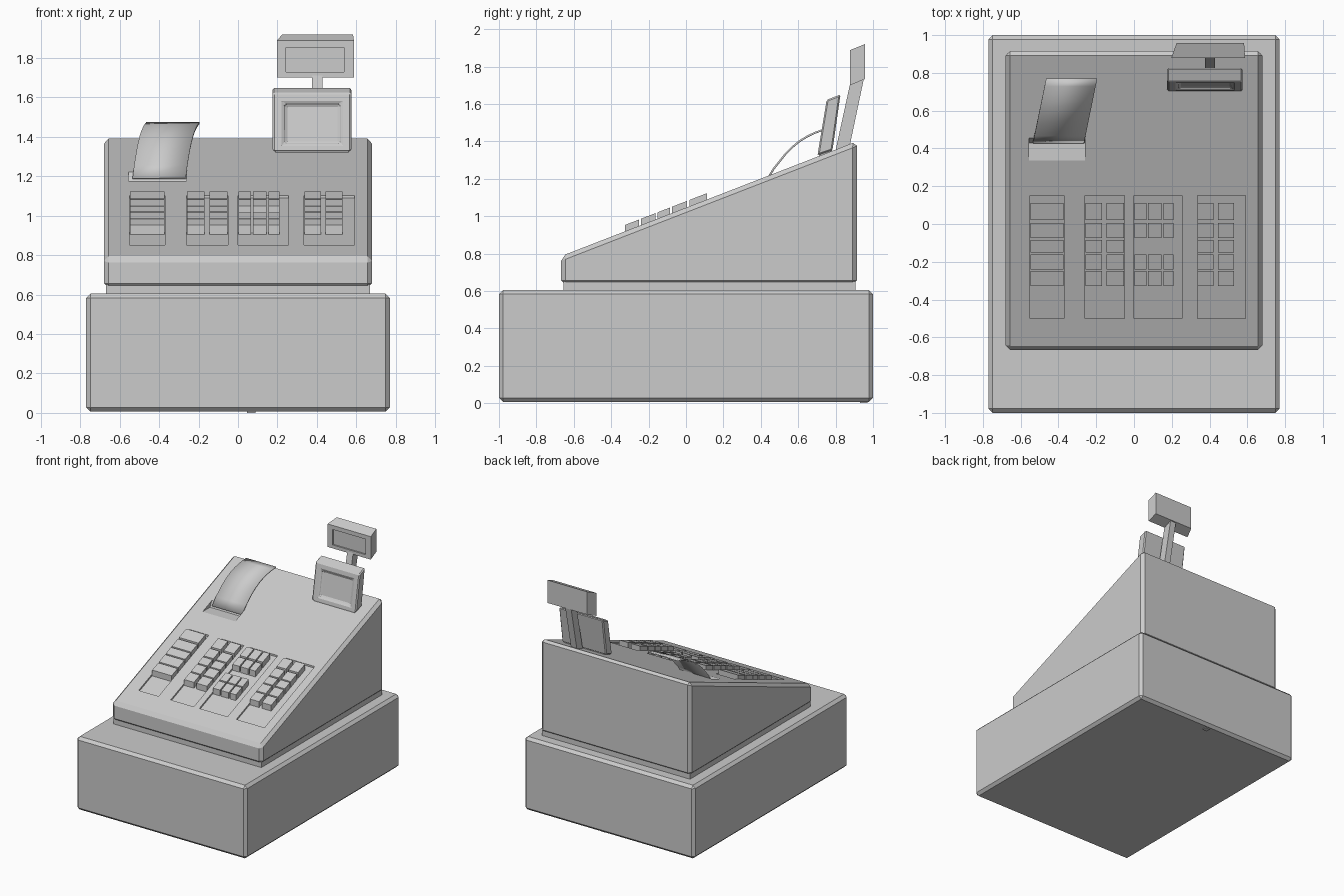
import bpy, bmesh, math
from mathutils import Vector

if "Cube" in bpy.data.objects:
    bpy.data.objects.remove(bpy.data.objects["Cube"])


def top(y):
    """Height of the sloping keyboard face at depth y."""
    return 0.797 + (y + 0.64) * 0.388


def finish(name, bm, bevel=0.0):
    bmesh.ops.recalc_face_normals(bm, faces=bm.faces)
    me = bpy.data.meshes.new(name)
    bm.to_mesh(me)
    bm.free()
    ob = bpy.data.objects.new(name, me)
    bpy.context.collection.objects.link(ob)
    if bevel:
        m = ob.modifiers.new("bevel", 'BEVEL')
        m.width, m.segments, m.limit_method = bevel, 1, 'ANGLE'
    return ob


def prism(bm, x0, x1, pts, back=None):
    """Extrude a (y, z) profile from x0 to x1; return the face over pts[0]-pts[-1]."""
    a = [bm.verts.new((x0, y, z)) for y, z in pts]
    b = [bm.verts.new((x1, y, z)) for y, z in pts]
    bm.faces.new(a)
    bm.faces.new(b[::-1])
    sides = []
    for i in range(len(pts)):
        sides.append(bm.faces.new((a[i - 1], a[i], b[i], b[i - 1])))
    return sides[0]


def box(bm, x0, x1, y0, y1, z0, z1):
    return prism(bm, x0, x1, [(y0, z0), (y1, z0), (y1, z1), (y0, z1)])


def sloped(bm, x0, x1, y0, y1, low, high):
    """Block lying parallel to the sloping face, with upright ends."""
    prism(bm, x0, x1, [(y0, top(y0) + low), (y1, top(y1) + low),
                       (y1, top(y1) + high), (y0, top(y0) + high)])


def recess(bm, face, x0, x1, t0, t1, depth, slope):
    """Sink a rectangular screen (x0-x1, fraction t0-t1 of the height) into a front face."""
    vs = list(face.verts)
    lo, hi = min(v.co.z for v in vs), max(v.co.z for v in vs)
    left = min(v.co.x for v in vs)
    mid = sum(v.co.x for v in vs) / 4
    ylo = min(v.co.y for v in vs if v.co.z < lo + 1e-4)
    yhi = min(v.co.y for v in vs if v.co.z > hi - 1e-4)
    n = Vector((0, -(hi - lo), yhi - ylo)).normalized()
    bm.normal_update()
    corner = {v: (v.co.x > mid, v.co.z > (lo + hi) / 2) for v in vs}
    bmesh.ops.inset_region(bm, faces=[face], thickness=0.02, use_even_offset=True)

    def place(inset):
        for v in face.verts:
            right, up = v.co.x > mid, v.co.z > (lo + hi) / 2
            t = t1 if up else t0
            v.co = (x1 - inset if right else x0 + inset,
                    ylo + (yhi - ylo) * t, lo + (hi - lo) * t + (-inset if up else inset))
    place(0)
    bmesh.ops.inset_region(bm, faces=[face], thickness=0.004)
    place(slope)
    for v in face.verts:
        v.co -= n * depth


# Cash drawer, with a small catch underneath at the back
bm = bmesh.new()
box(bm, -0.77, 0.77, -1, 1, 0.006, 0.605)
finish("cash_drawer", bm, 0.022)
bm = bmesh.new()
box(bm, 0.045, 0.09, 0.93, 0.97, 0.0, 0.03)
finish("drawer_catch", bm)

# Recessed neck between drawer and body
bm = bmesh.new()
box(bm, -0.67, 0.67, -0.655, 0.905, 0.59, 0.65)
finish("neck", bm)

# Wedge-shaped body
bm = bmesh.new()
prism(bm, -0.68, 0.68, [(-0.667, 0.633), (0.915, 0.633),
                        (0.915, top(0.915)), (-0.667, top(-0.667))])
body = finish("body", bm, 0.024)

# Key trays and paper slot are cut into the body
trays = [(-0.55, -0.37), (-0.26, -0.05), (0.0, 0.255), (0.335, 0.59)]
bm = bmesh.new()
for x0, x1 in trays:
    sloped(bm, x0, x1, -0.5, 0.15, -0.014, 0.1)
prism(bm, -0.555, -0.26, [(0.335, top(0.335)), (0.43, top(0.335)), (0.455, top(0.455)),
                          (0.46, top(0.46) + 0.1), (0.335, top(0.335) + 0.1)])
cutter = finish("recess_cutter", bm)
cutter.hide_render = True
cutter.hide_viewport = True
cutter.display_type = 'WIRE'
m = body.modifiers.new("recesses", 'BOOLEAN')
m.operation, m.object, m.solver = 'DIFFERENCE', cutter, 'EXACT'

# Keys: rows shared by all groups, columns per group
rows = [(0.02, 0.112), (-0.075, 0.005), (-0.152, -0.085), (-0.24, -0.162), (-0.327, -0.25)]
groups = {
    "department_keys": ([(-0.548, -0.372)], rows),
    "function_keys": ([(-0.258, -0.17), (-0.145, -0.052)], rows),
    "number_keys": ([(0.002, 0.065), (0.075, 0.145), (0.155, 0.21)], rows[:2] + rows[3:]),
    "total_keys": ([(0.337, 0.42), (0.445, 0.53)], rows),
}
for name, (cols, rws) in groups.items():
    bm = bmesh.new()
    for x0, x1 in cols:
        for y0, y1 in rws:
            sloped(bm, x0, x1, y0, y1, -0.02, 0.034)
    finish(name, bm)

# Curling receipt paper
path = [(0.43, 1.19), (0.47, 1.255), (0.53, 1.33), (0.57, 1.37), (0.61, 1.403),
        (0.65, 1.427), (0.69, 1.446), (0.73, 1.46), (0.77, 1.47)]
bm = bmesh.new()
prev = None
for y, z in path:
    shift = 0.07 * (y - 0.43) / 0.34
    cur = [bm.verts.new((x + shift, y, z)) for x in (-0.535, -0.265)]
    if prev:
        bm.faces.new((prev[0], prev[1], cur[1], cur[0]))
    prev = cur
paper = finish("receipt_paper", bm)
m = paper.modifiers.new("thickness", 'SOLIDIFY')
m.thickness, m.offset = 0.01, 0
bpy.context.view_layer.objects.active = paper
paper.select_set(True)
bpy.ops.object.shade_smooth_by_angle(angle=math.radians(30))

# Operator display, leaning back, on a low foot
bm = bmesh.new()
front = prism(bm, 0.175, 0.575, [(0.703, 1.325), (0.783, 1.352), (0.826, 1.65), (0.752, 1.622)])
recess(bm, front, 0.23, 0.525, 0.12, 0.84, 0.018, 0.012)
finish("operator_display", bm, 0.008)
bm = bmesh.new()
prism(bm, 0.19, 0.56, [(0.71, 1.30), (0.78, 1.32), (0.78, 1.36), (0.71, 1.335)])
finish("operator_display_foot", bm)

# Pole leaning back to carry the customer display
bm = bmesh.new()
prism(bm, 0.375, 0.428, [(0.795, 1.33), (0.872, 1.36), (0.952, 1.74), (0.88, 1.72)])
finish("display_pole", bm)

# Customer display, narrower towards the back
bm = bmesh.new()
front = prism(bm, 0.197, 0.588, [(0.878, 1.70), (0.957, 1.733), (0.957, 1.92), (0.878, 1.888)])
for v in bm.verts:
    if v.co.y > 0.9:
        v.co.x = 0.225 if v.co.x < 0.4 else 0.583
recess(bm, front, 0.243, 0.538, 0.15, 0.82, 0.012, 0.0)
finish("customer_display", bm)
